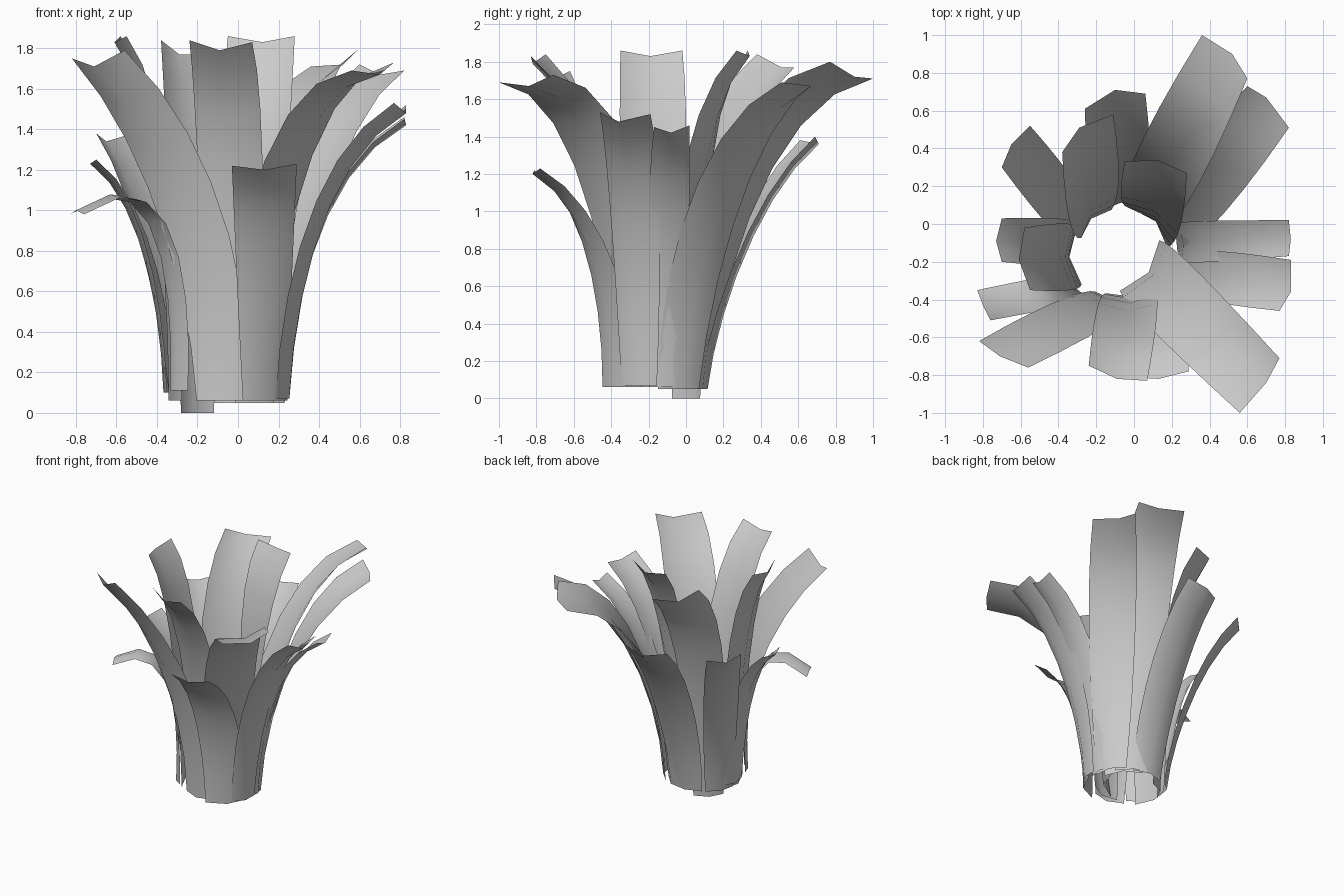
import bpy, bmesh
from mathutils import Vector as V

CENTRE = V((-0.06, -0.15, 0))   # middle of the rosette
ROWS = 7
FAN = ((0.05, 0.40), (0.35, 0.85))    # steady outward lean
WIDE = ((0.08, 0.32), (0.47, 0.80))   # strong outward lean
TALL = ((0.03, 0.42), (0.28, 0.86))   # upright, bending late

def leaf(name, base, w, a, m, b, bend=FAN, swell=0.5):
    """Curved strip, three points wide: base point, base half-width, tip corners a, b and tip middle m."""
    base, a, m, b = V(base), V(a), V(m), V(b)
    out = V((base.x - CENTRE.x, base.y - CENTRE.y, 0)).normalized()
    tip = (a + b) / 2
    half1 = (b - a) / 2
    half0 = V((-out.y, out.x, 0)) * w
    if half0.dot(half1) < 0:
        half0 = -half0
    bulge0, bulge1 = out * w * 0.35, m - tip
    d = tip - base

    def at(f, z):
        return base + V((d.x * f, d.y * f, d.z * z))
    p = [base, at(*bend[0]), at(*bend[1]), tip]
    bm = bmesh.new()
    rows = []
    for i in range(ROWS + 1):
        t = i / ROWS
        s = 1 - t
        c = p[0] * s**3 + p[1] * 3 * s * s * t + p[2] * 3 * s * t * t + p[3] * t**3
        # blades swell a little in the middle
        half = half0.lerp(half1, t) * (1 + swell * t * s)
        bulge = bulge0.lerp(bulge1, t)
        rows.append([bm.verts.new(c - half), bm.verts.new(c + bulge), bm.verts.new(c + half)])
    for r0, r1 in zip(rows, rows[1:]):
        for k in range(2):
            f = bm.faces.new((r0[k], r0[k + 1], r1[k + 1], r1[k]))
            f.smooth = True
    bmesh.ops.recalc_face_normals(bm, faces=bm.faces)
    me = bpy.data.meshes.new(name)
    bm.to_mesh(me)
    bm.free()
    bpy.context.collection.objects.link(bpy.data.objects.new(name, me))

# Right and back-right leaves
leaf("leaf_back_right_tall", (0.05, 0.05, 0.05), 0.13, (0.36, 1.0, 1.71), (0.52, 0.90, 1.72), (0.60, 0.77, 1.80), ((0.05, 0.40), (0.36, 0.95)), 1.1)
leaf("leaf_right_back", (0.18, -0.04, 0.05), 0.12, (0.60, 0.73, 1.72), (0.70, 0.67, 1.67), (0.82, 0.51, 1.69), ((0.05, 0.38), (0.40, 0.88)), 1.1)
leaf("leaf_right_upper", (0.22, -0.25, 0.07), 0.10, (0.83, -0.19, 1.52), (0.83, -0.36, 1.48), (0.77, -0.46, 1.53))
leaf("leaf_right_lower", (0.21, -0.10, 0.06), 0.10, (0.82, 0.02, 1.46), (0.83, -0.08, 1.42), (0.82, -0.17, 1.45))

# Front leaves
leaf("leaf_front_right_tall", (0.03, -0.22, 0.07), 0.17, (0.77, -0.71, 1.73), (0.70, -0.84, 1.67), (0.56, -1.0, 1.69), ((0.05, 0.40), (0.34, 0.98)))
leaf("leaf_front_short", (0.13, -0.34, 0.06), 0.15, (-0.03, -0.81, 1.22), (0.13, -0.82, 1.20), (0.29, -0.78, 1.23), FAN, 0.2)
leaf("leaf_front_tall", (-0.02, -0.34, 0.07), 0.13, (-0.24, -0.75, 1.84), (-0.09, -0.82, 1.79), (0.07, -0.83, 1.83), TALL)
leaf("leaf_front_left_tall", (-0.08, -0.37, 0.06), 0.125, (-0.82, -0.62, 1.75), (-0.71, -0.70, 1.71), (-0.56, -0.76, 1.79), ((0.0, 0.36), (0.37, 0.77)), 0.9)

# Left leaves, one drooping
leaf("leaf_left_drooping", (-0.29, -0.33, 0.11), 0.07, (-0.83, -0.35, 0.98), (-0.80, -0.43, 1.00), (-0.76, -0.51, 0.98), ((-0.04, 0.58), (0.10, 1.38)))
leaf("leaf_left_tall", (-0.29, -0.17, 0.06), 0.15, (-0.58, -0.02, 1.86), (-0.61, -0.19, 1.83), (-0.55, -0.35, 1.86), TALL)
leaf("leaf_left_short", (-0.33, -0.10, 0.10), 0.11, (-0.70, 0.03, 1.25), (-0.73, -0.09, 1.23), (-0.70, -0.20, 1.25))
leaf("leaf_left_back", (-0.28, -0.02, 0.06), 0.11, (-0.55, 0.52, 1.37), (-0.65, 0.42, 1.34), (-0.70, 0.30, 1.38), WIDE)

# Back leaves
leaf("leaf_back_left_tall", (-0.20, 0.0, 0.0), 0.11, (-0.38, 0.38, 1.84), (-0.29, 0.51, 1.77), (-0.11, 0.58, 1.77), TALL, 0.8)
leaf("leaf_back_short", (-0.06, 0.07, 0.05), 0.13, (-0.26, 0.61, 1.38), (-0.10, 0.71, 1.36), (0.06, 0.69, 1.40), WIDE)
leaf("leaf_back_tall", (0.08, -0.02, 0.05), 0.14, (-0.05, 0.33, 1.86), (0.12, 0.34, 1.83), (0.28, 0.27, 1.86), ((0.03, 0.42), (0.20, 0.85)), 0.7)
